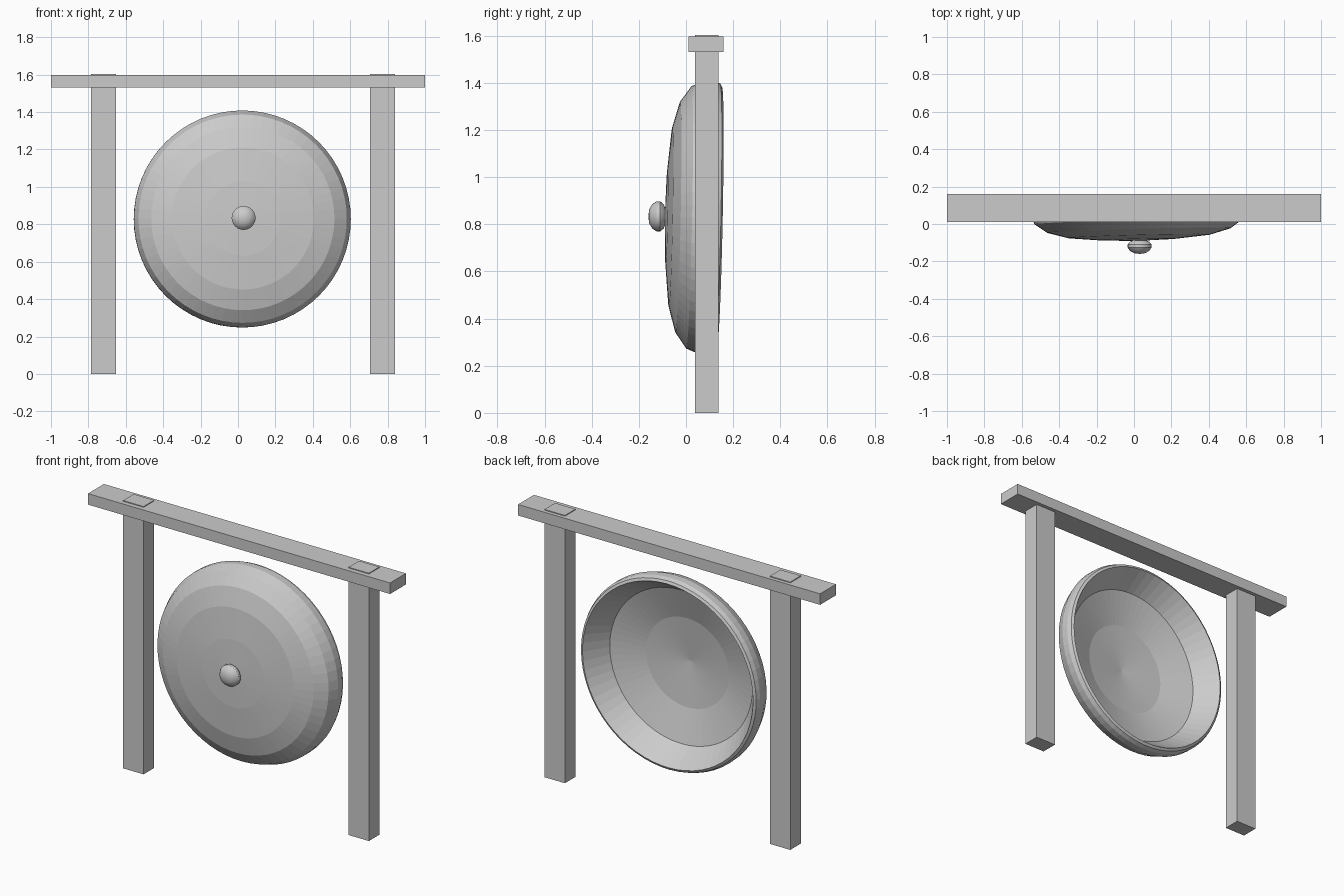
import bpy, math
from mathutils import Matrix, Euler

if "Cube" in bpy.data.objects:
    bpy.data.objects.remove(bpy.data.objects["Cube"])


def add_mesh(name, verts, faces):
    mesh = bpy.data.meshes.new(name)
    mesh.from_pydata(verts, [], faces)
    obj = bpy.data.objects.new(name, mesh)
    bpy.context.collection.objects.link(obj)
    return obj


def box(name, x0, x1, y0, y1, z0, z1):
    bpy.ops.mesh.primitive_cube_add(size=1, location=((x0 + x1) / 2, (y0 + y1) / 2, (z0 + z1) / 2))
    obj = bpy.context.object
    obj.name = name
    obj.scale = (x1 - x0, y1 - y0, z1 - z0)
    return obj


def lathe_y(name, profile, segments):
    """Spin (radius, y) points around the y axis; both ends lie on the axis."""
    verts = [(0, profile[0][1], 0), (0, profile[-1][1], 0)]
    rings = profile[1:-1]
    for r, y in rings:
        for s in range(segments):
            a = 2 * math.pi * s / segments
            verts.append((r * math.cos(a), y, r * math.sin(a)))
    faces = []
    last = 2 + (len(rings) - 1) * segments
    for s in range(segments):
        t = (s + 1) % segments
        faces.append((0, 2 + s, 2 + t))
        for k in range(len(rings) - 1):
            b = 2 + k * segments
            faces.append((b + s, b + segments + s, b + segments + t, b + t))
        faces.append((last + s, 1, last + t))
    return add_mesh(name, verts, faces)


# Frame: two posts through a crossbeam
box("left_post", -0.787, -0.652, 0.038, 0.138, 0, 1.603)
box("right_post", 0.705, 0.84, 0.038, 0.138, 0, 1.603)
box("crossbeam", -1, 1, 0.01, 0.16, 1.532, 1.598)

# Gong: dished disc with a turned-in rim and hollow back, slightly tilted
outer = [(0, -0.09), (0.2, -0.083), (0.38, -0.066), (0.49, -0.035),
         (0.557, 0.012), (0.58, 0.07), (0.58, 0.11), (0.57, 0.134), (0.555, 0.142)]
inner = [(0.465, 0.01), (0.27, -0.05), (0, -0.08)]
gong = lathe_y("gong_disc", outer + inner, 64)
gong.matrix_world = (Matrix.Translation((0.025, 0, 0.83))
                     @ Euler((-0.02, 0, 0.025)).to_matrix().to_4x4())

# Striking boss in the centre of the front face
boss = lathe_y("centre_boss", [(0, -0.16), (0.03, -0.156), (0.052, -0.143), (0.064, -0.125),
                               (0.064, -0.11), (0.052, -0.095), (0.03, -0.086), (0, -0.083)], 24)
boss.location = (0.03, 0, 0.834)
bpy.ops.object.select_all(action='DESELECT')
boss.select_set(True)
bpy.context.view_layer.objects.active = boss
bpy.ops.object.shade_smooth_by_angle()
